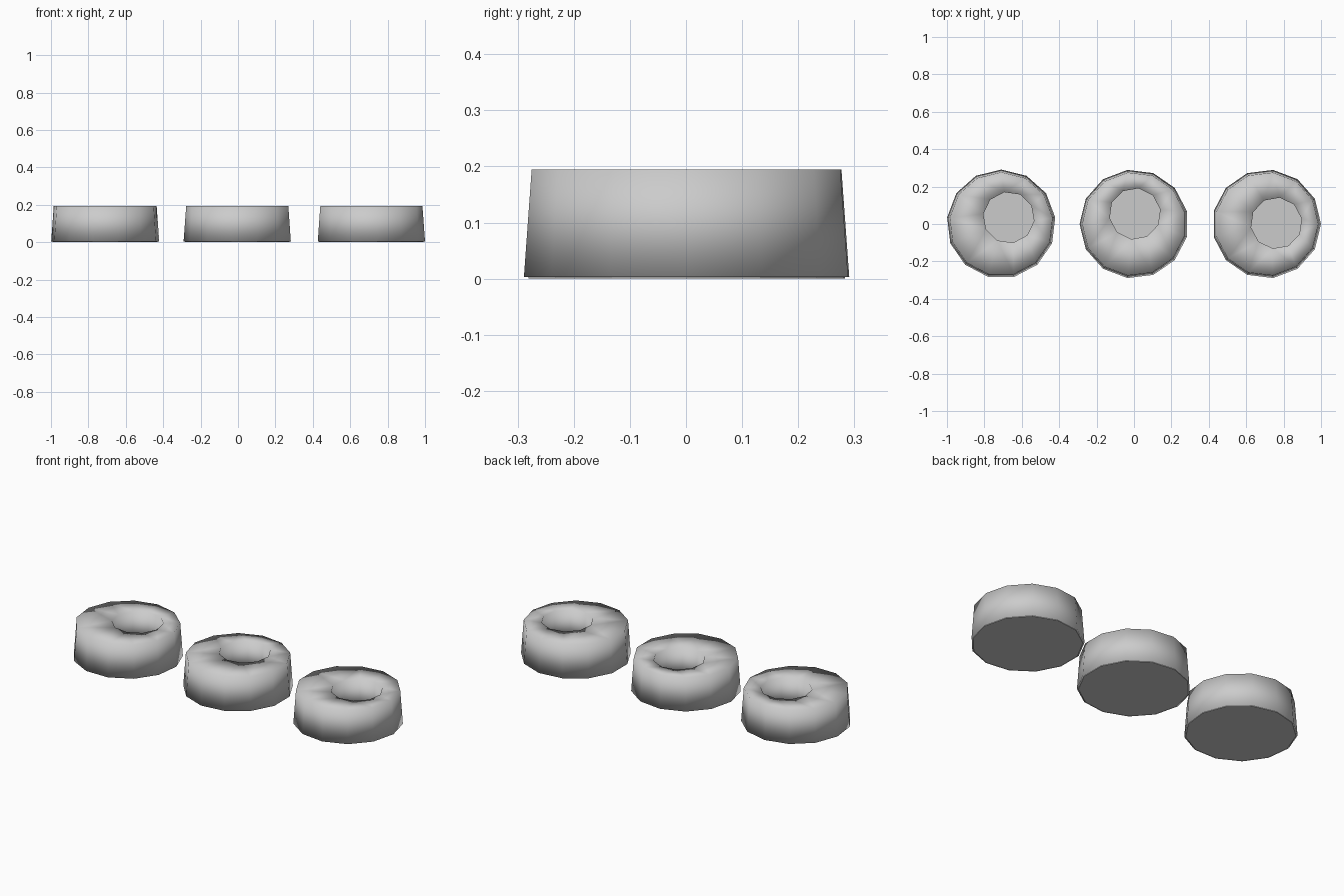
import bpy, bmesh, math

if "Cube" in bpy.data.objects:
    bpy.data.objects.remove(bpy.data.objects["Cube"])

grey = bpy.data.materials.new("plain_grey")
grey.diffuse_color = (0.6, 0.6, 0.6, 1)
grey.use_nodes = True
grey.node_tree.nodes["Principled BSDF"].inputs["Base Color"].default_value = grey.diffuse_color

HEIGHT, BASE = 0.195, 0.003


def ring(bm, sides, radius, z, start, centre=(0, 0)):
    """Closed loop of vertices and its edges."""
    vs = []
    for i in range(sides):
        a = start + math.tau * i / sides
        vs.append(bm.verts.new((centre[0] + radius * math.cos(a),
                                centre[1] + radius * math.sin(a), z)))
    es = [bm.edges.new((vs[i], vs[(i + 1) % sides])) for i in range(sides)]
    return vs, es


def wall(bm, low, high):
    n = len(low)
    for i in range(n):
        j = (i + 1) % n
        bm.faces.new((low[i], low[j], high[j], high[i]))


def finish(bm, name, location, smooth):
    mesh = bpy.data.meshes.new(name)
    for f in bm.faces:
        f.smooth = smooth
    bm.to_mesh(mesh)
    bm.free()
    mesh.materials.append(grey)
    ob = bpy.data.objects.new(name, mesh)
    ob.location = location
    bpy.context.collection.objects.link(ob)


def puck(index, x, outer_turn, hole):
    # tapered ring with an off-centre hole
    bm = bmesh.new()
    start = math.radians(outer_turn)
    hole_start = math.radians(outer_turn + 10)
    out_low, e1 = ring(bm, 13, 0.291, BASE, start)
    out_high, e2 = ring(bm, 13, 0.277, HEIGHT, start)
    in_low, e3 = ring(bm, 10, 0.137, BASE, hole_start, hole)
    in_high, e4 = ring(bm, 10, 0.137, HEIGHT, hole_start, hole)
    wall(bm, out_low, out_high)
    wall(bm, in_high, in_low)
    for edges in (e2 + e4, e1 + e3):
        bmesh.ops.triangle_fill(bm, edges=edges, use_beauty=True)
    bmesh.ops.recalc_face_normals(bm, faces=bm.faces)
    finish(bm, f"ring_body_{index}", (x, 0, 0), True)

    # thin plate closing the bottom and forming the floor of the hole
    bm = bmesh.new()
    low, _ = ring(bm, 13, 0.283, 0, start)
    high, _ = ring(bm, 13, 0.283, BASE + 0.001, start)
    wall(bm, low, high)
    bm.faces.new(high)
    bm.faces.new(low[::-1])
    finish(bm, f"base_plate_{index}", (x, 0, 0), False)


puck(1, -0.71, 90, (0.04, 0.035))
puck(2, 0.0, 180, (0.005, 0.055))
puck(3, 0.709, 0, (0.052, 0.005))
